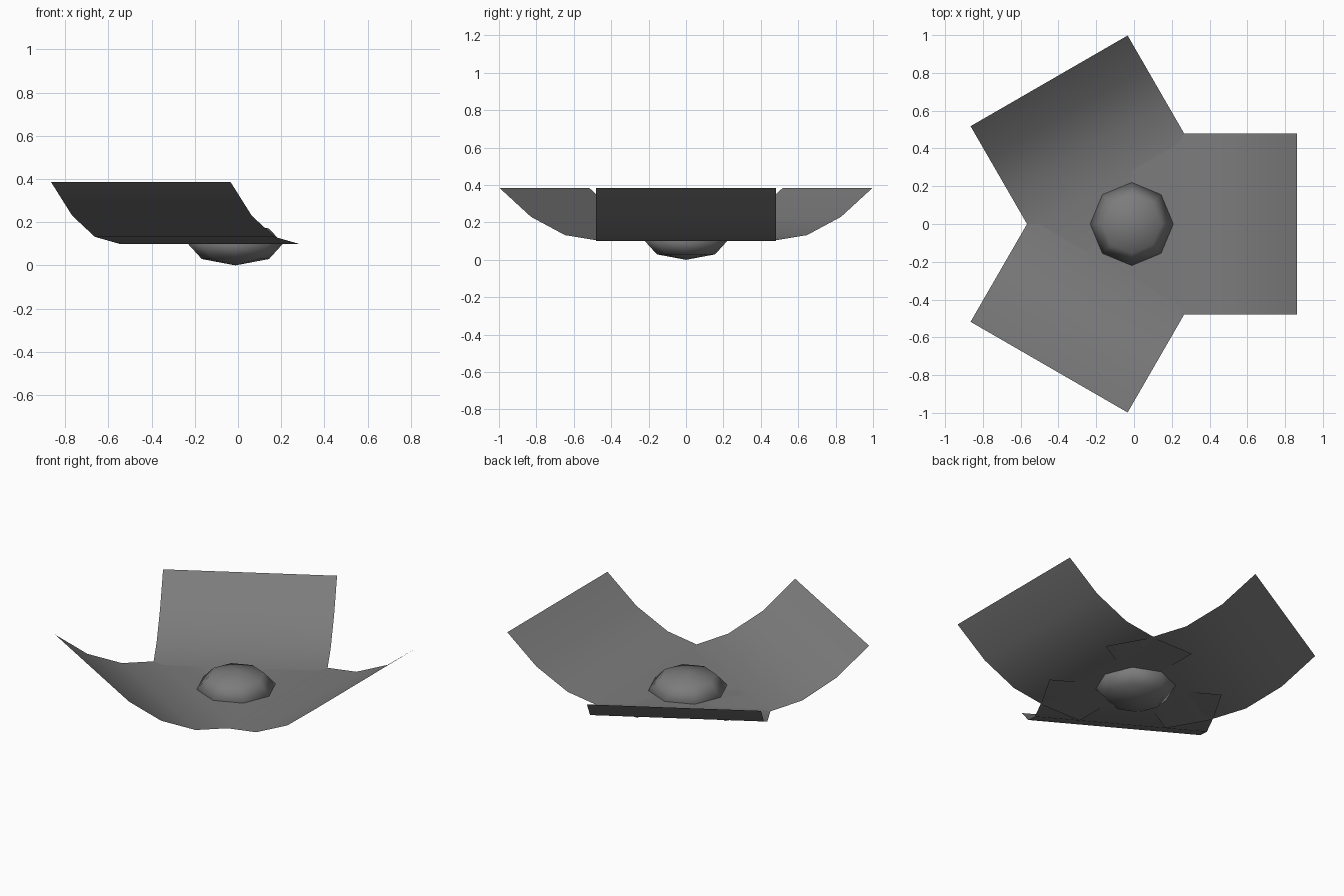
import bpy, bmesh, math
from mathutils import Matrix, Vector

cube = bpy.data.objects.get("Cube")
if cube:
    bpy.data.objects.remove(cube)

CENTER = Vector((-0.012, 0, 0))
HALF_WIDTH = 0.48
# Radius and height along one curved blade
PROFILE = [(0, 0.1), (0.245, 0.1), (0.47, 0.132), (0.68, 0.23), (0.875, 0.385)]

grey = bpy.data.materials.new("dark_grey")
grey.use_nodes = True
colour = (0.2, 0.2, 0.2, 1)
grey.diffuse_color = colour
grey.node_tree.nodes["Principled BSDF"].inputs["Base Color"].default_value = colour


def finish(name, bm):
    mesh = bpy.data.meshes.new(name)
    for face in bm.faces:
        face.smooth = True
    bm.to_mesh(mesh)
    bm.free()
    mesh.materials.append(grey)
    obj = bpy.data.objects.new(name, mesh)
    bpy.context.collection.objects.link(obj)
    return obj


# Three thin blades that curl upward from the hub
for i, name in enumerate(["left_blade", "back_blade", "front_blade"]):
    bm = bmesh.new()
    rows = [[bm.verts.new((r, s * HALF_WIDTH, z)) for s in (-1, 1)] for r, z in PROFILE]
    for a, b in zip(rows, rows[1:]):
        bm.faces.new((a[0], b[0], b[1], a[1]))
    turn = Matrix.Rotation(i * math.tau / 3, 4, "Z")
    bm.transform(Matrix.Translation(CENTER) @ turn)
    finish(name, bm)

# Flattened eight-sided hub
bm = bmesh.new()
bmesh.ops.create_uvsphere(bm, u_segments=8, v_segments=4, radius=1)
bm.transform(Matrix.Translation(CENTER + Vector((0, 0, 0.1))) @ Matrix.Diagonal((0.22, 0.22, 0.1, 1)))
finish("hub", bm)
